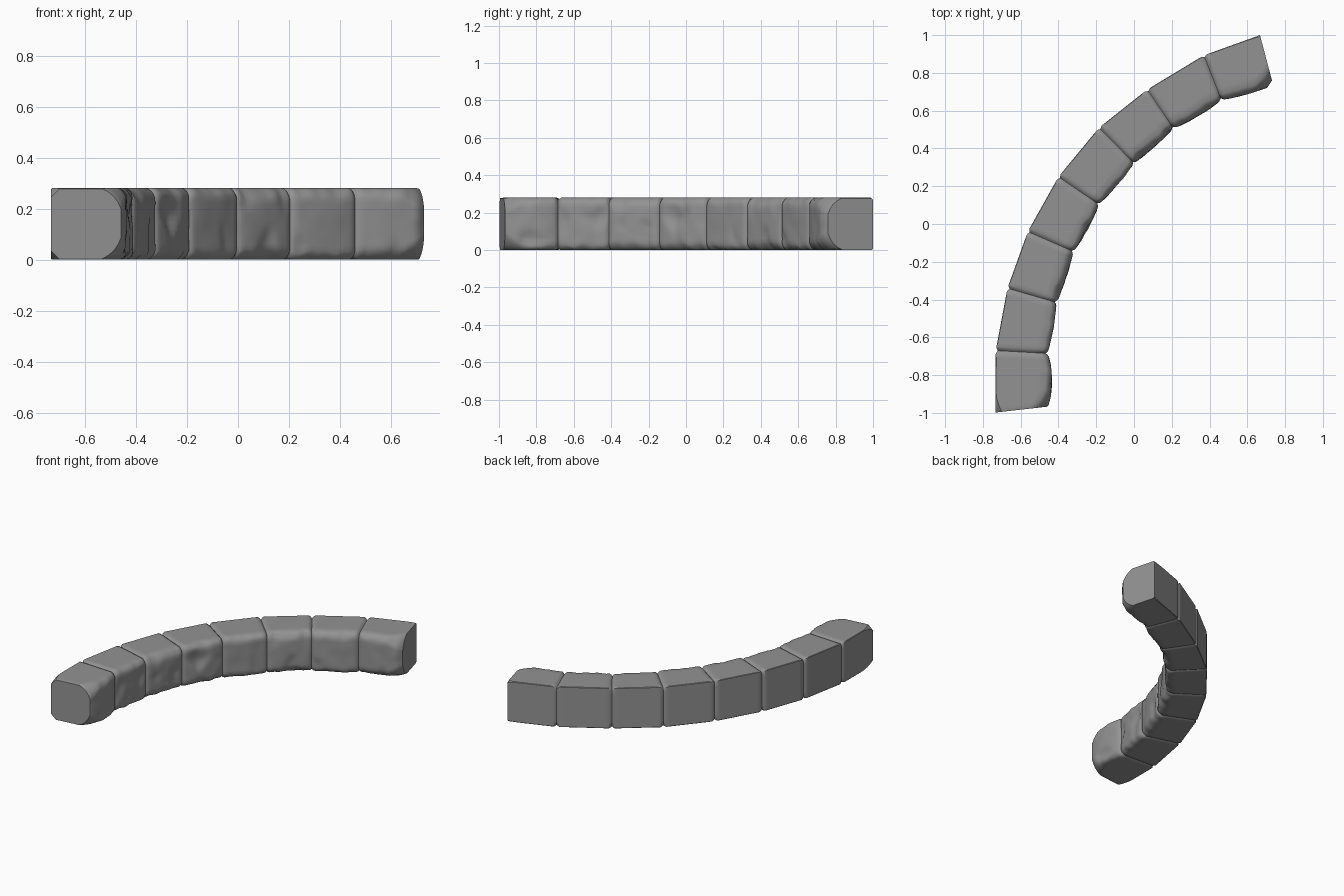
import bpy, bmesh, math, random
from mathutils import Vector, noise

if "Cube" in bpy.data.objects:
    bpy.data.objects.remove(bpy.data.objects["Cube"])

random.seed(4)
H = 0.28  # wall height

# plan of the curved kerb: joint positions on the outer and the inner arc
OUTER = [(-.733, -.998), (-.732, -.67), (-.67, -.34), (-.562, -.04), (-.40, .25),
         (-.185, .51), (.07, .712), (.37, .893), (.667, 1.0)]
INNER = [(-.458, -.967), (-.46, -.685), (-.412, -.415), (-.322, -.145), (-.187, .105),
         (0, .322), (.208, .508), (.462, .658), (.737, .735)]
N = len(OUTER) - 1
STEPS = [0, .03, .06] + [.06 + .88 * k / 14 for k in range(1, 14)] + [.94, .97, 1]

# dark grey stone
stone = bpy.data.materials.new("dark_stone")
stone.diffuse_color = (.29, .29, .29, 1)
stone.use_nodes = True
stone.node_tree.nodes["Principled BSDF"].inputs["Base Color"].default_value = stone.diffuse_color


def section(depth, ins, ins_in, ins_z, ro, ri_top, ri_bot):
    """Rounded cross-section as (depth, height), from outer bottom round to inner bottom."""
    a, b, lo, hi = ins, depth - ins_in, ins_z * .5, H - ins_z
    corners = [(a + ro, lo), (a, lo + ro), (a, hi - ro), (a + ro, hi),
               (b - ri_top, hi), (b, hi - ri_top * 1.1), (b, lo + ri_bot * 1.1), (b - ri_bot, lo)]
    counts = [1, 8, 1, 6, 4, 10, 4, 6]
    pts = []
    for k, n in enumerate(counts):
        p, q = Vector(corners[k]), Vector(corners[(k + 1) % 8])
        for s in range(n):
            c = p.lerp(q, s / n)
            if k in (4, 6):  # belly the worn inner edges slightly
                swell = math.sin(math.pi * s / n) * .12 * (q - p).length
                c += Vector((1, 1 if k == 4 else -1)) * swell * .7
            pts.append(c)
    return pts


def block(i):
    """One worn stone lofted from joint to joint."""
    bm = bmesh.new()
    rings = []
    bulge = .024 if i == 0 else random.uniform(.006, .013)
    rt0, rb0 = random.uniform(.025, .042), random.uniform(.025, .042)
    for t in STEPS:
        o = Vector(OUTER[i]).lerp(Vector(OUTER[i + 1]), t)
        n = Vector(INNER[i]).lerp(Vector(INNER[i + 1]), t)
        across = (n - o).normalized()
        edge = min(t, 1 - t)
        mid = min(1, edge / .15)
        depth = (n - o).length + bulge * max(0, math.sin(math.pi * t)) ** .6
        groove = max(0, 1 - edge / .055) ** 1.3
        free = (i == 0 and t < .5) or (i == N - 1 and t > .5)
        rt = .028 + (rt0 - .028) * mid + .012 * mid * noise.noise((i * 7, t * 5, 1))
        rb = .028 + (rb0 - .028) * mid + .012 * mid * noise.noise((i * 7, t * 5, 9))
        if free:  # exposed end with knocked-off inner corners
            k = max(0, 1 - edge / .3)
            ins_in = .026 * max(0, 1 - edge / .12) if i else 0
            outer_cut = .03 if i == 0 else .004
            pts = section(depth, 0, ins_in, .003 * groove, .003 + outer_cut * k ** 1.5,
                          rt + .045 * k, rb + .05 * k)
        else:
            pts = section(depth, .011 * groove, .008 * groove, .013 * groove,
                          .003 + .006 * groove, rt, rb)
        ring = []
        for c in pts:
            # chips and dents, strongest on the inner face
            w = max(0, (c.x / depth - .72) / .28) * mid
            p = Vector((t * 2.2 + i * 5, c.y * 7, c.x * 5))
            dent = max(0, noise.noise(p * 1.3) - .12) * .03 + noise.noise(p * 2) * .003
            pos = o + across * (c.x - w * dent)
            ring.append(bm.verts.new((pos.x, pos.y, c.y)))
        rings.append(ring)
    m = len(rings[0])
    for a, b in zip(rings, rings[1:]):
        for j in range(m):
            k = (j + 1) % m
            bm.faces.new((a[j], a[k], b[k], b[j]))
    # close only the two exposed ends of the row
    if i == 0:
        bm.faces.new(rings[0][::-1])
    if i == N - 1:
        bm.faces.new(rings[-1])
    name = f"stone_block_{i + 1}"
    me = bpy.data.meshes.new(name)
    bm.to_mesh(me)
    bm.free()
    me.materials.append(stone)
    ob = bpy.data.objects.new(name, me)
    bpy.context.collection.objects.link(ob)
    return ob


blocks = [block(i) for i in range(N)]
for ob in blocks:
    ob.select_set(True)
bpy.context.view_layer.objects.active = blocks[0]
bpy.ops.object.shade_smooth_by_angle(angle=math.radians(40))
